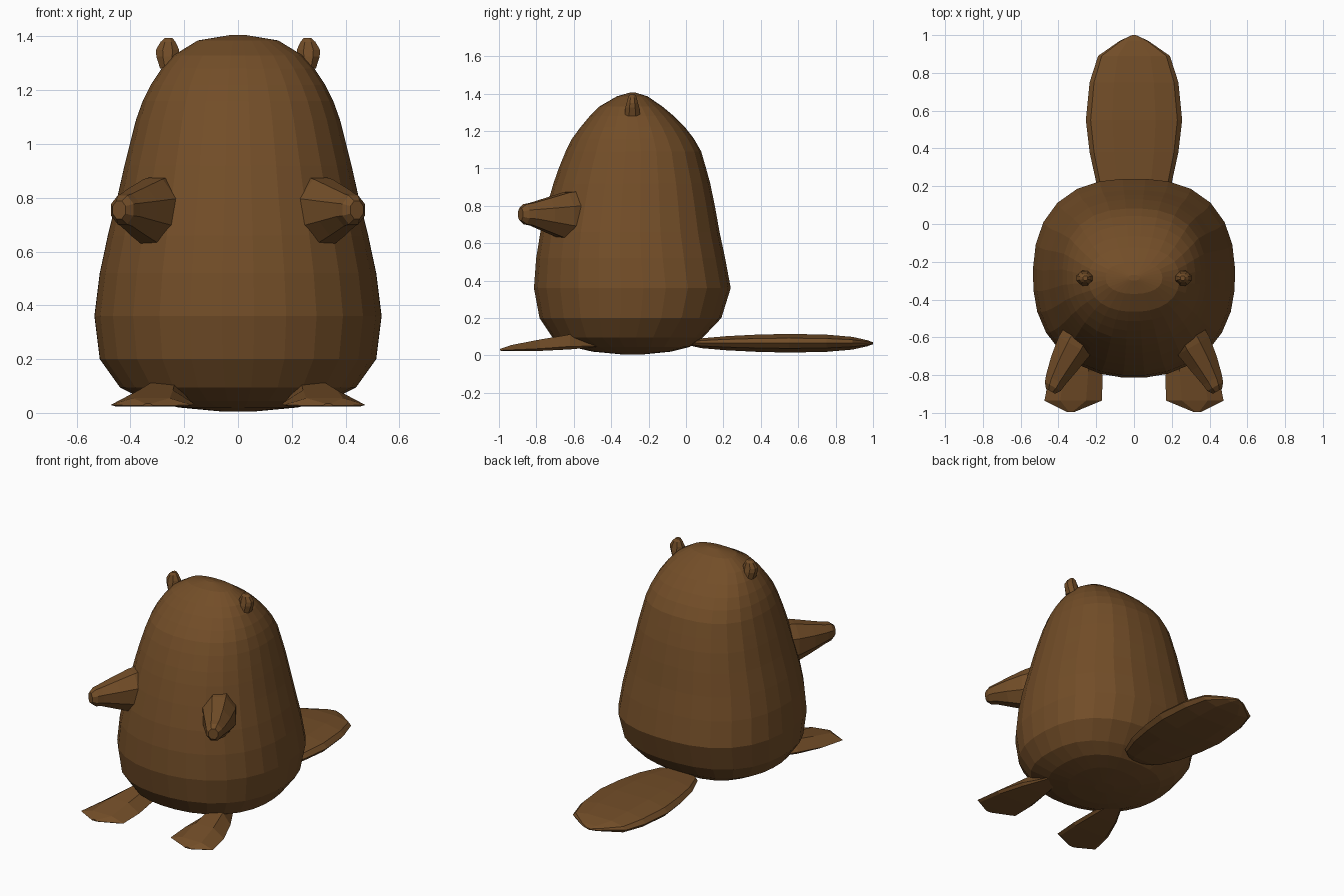
import bpy, bmesh, math
from mathutils import Vector

fur = bpy.data.materials.new("brown_fur")
fur.diffuse_color = (0.17, 0.075, 0.021, 1)


def loft(name, rings, mirror=False):
    """Skin a stack of equal-sized point rings and cap both ends."""
    bm = bmesh.new()
    rows = [[bm.verts.new(p) for p in ring] for ring in rings]
    n = len(rows[0])
    for a, b in zip(rows, rows[1:]):
        for i in range(n):
            j = (i + 1) % n
            bm.faces.new((a[i], a[j], b[j], b[i]))
    bm.faces.new(rows[0][::-1])
    bm.faces.new(rows[-1])
    bmesh.ops.recalc_face_normals(bm, faces=bm.faces)
    mesh = bpy.data.meshes.new(name)
    bm.to_mesh(mesh)
    bm.free()
    mesh.materials.append(fur)
    ob = bpy.data.objects.new(name, mesh)
    bpy.context.collection.objects.link(ob)
    if mirror:
        ob.modifiers.new("mirror", 'MIRROR')
    return ob


def oval(center, u, v, n, power=lambda s: 2.0):
    """Superellipse ring spanned by half-axis vectors u and v."""
    pts = []
    for i in range(n):
        a = 2 * math.pi * (i + 0.5) / n
        c, s = math.cos(a), math.sin(a)
        p = power(s)
        r = (abs(c) ** p + abs(s) ** p) ** (-1 / p)
        pts.append(Vector(center) + Vector(u) * c * r + Vector(v) * s * r)
    return pts


# Body: height, half width, front edge, back edge
body = [(0.005, 0.06, -0.34, -0.23), (0.02, 0.22, -0.50, -0.08),
        (0.045, 0.34, -0.61, 0.02), (0.095, 0.44, -0.715, 0.09),
        (0.20, 0.515, -0.785, 0.19), (0.36, 0.535, -0.815, 0.24),
        (0.52, 0.515, -0.803, 0.21), (0.66, 0.485, -0.78, 0.18),
        (0.80, 0.45, -0.745, 0.155), (0.92, 0.423, -0.71, 0.13),
        (1.0, 0.403, -0.682, 0.108), (1.09, 0.38, -0.645, 0.082),
        (1.16, 0.355, -0.61, 0.042), (1.22, 0.325, -0.565, -0.005),
        (1.28, 0.285, -0.515, -0.065), (1.33, 0.24, -0.465, -0.125),
        (1.385, 0.15, -0.37, -0.205), (1.405, 0.03, -0.30, -0.27)]
loft("body", [oval((0, (f + b) / 2, z), (w, 0, 0), (0, (b - f) / 2, 0), 28,
                   lambda s: 2.5 if s > 0 else 2.2) for z, w, f, b in body])

# Arms: tapered, reaching forward and outward
side = Vector((0.87, 0.49, 0))
arm = [(0.285, -0.585, 0.745, 0.10, 0.145), (0.315, -0.645, 0.745, 0.105, 0.135),
       (0.37, -0.74, 0.75, 0.085, 0.098), (0.415, -0.825, 0.755, 0.062, 0.065),
       (0.43, -0.86, 0.755, 0.052, 0.058), (0.442, -0.885, 0.755, 0.03, 0.036)]
loft("arm", [oval((x, y, z), side * w, (0, 0, h), 8) for x, y, z, w, h in arm], True)

# Feet: flat wedges widening to the toes
foot = [(-0.995, 0.335, 0.02, 0.025, 0.034), (-0.935, 0.322, 0.152, 0.023, 0.055),
        (-0.78, 0.305, 0.14, 0.024, 0.085), (-0.62, 0.28, 0.10, 0.032, 0.112),
        (-0.48, 0.25, 0.05, 0.045, 0.07)]
loft("foot", [[(x + w * k, y, lo + (hi - lo) * t) for k, t in
               ((-0.85, 0), (0.85, 0), (1, 0.2), (0.45, 1), (-0.45, 1), (-1, 0.2))]
              for y, x, w, lo, hi in foot], True)

# Tail: long flat paddle
tail = [(0.02, 0.06, 0.012), (0.08, 0.14, 0.026), (0.22, 0.20, 0.038),
        (0.38, 0.235, 0.046), (0.55, 0.255, 0.05), (0.75, 0.235, 0.046),
        (0.89, 0.19, 0.034), (0.97, 0.075, 0.016), (1.0, 0.01, 0.005)]
loft("tail", [[(w * k, y, 0.065 + h * t) for k, t in
               ((-0.9, -0.55), (-0.45, -1), (0.45, -1), (0.9, -0.55), (1, 0),
                (0.9, 0.55), (0.45, 1), (-0.45, 1), (-0.9, 0.55), (-1, 0))]
              for y, w, h in tail])

# Ears: small rounded nubs leaning outward
ear = [(1.28, 0.258, 0.034, 0.045), (1.325, 0.262, 0.045, 0.04),
       (1.35, 0.262, 0.047, 0.033), (1.38, 0.26, 0.03, 0.025),
       (1.395, 0.258, 0.014, 0.014)]
loft("ear", [oval((x, -0.287, z), (wx, 0, 0), (0, wy, 0), 8)
             for z, x, wx, wy in ear], True)
